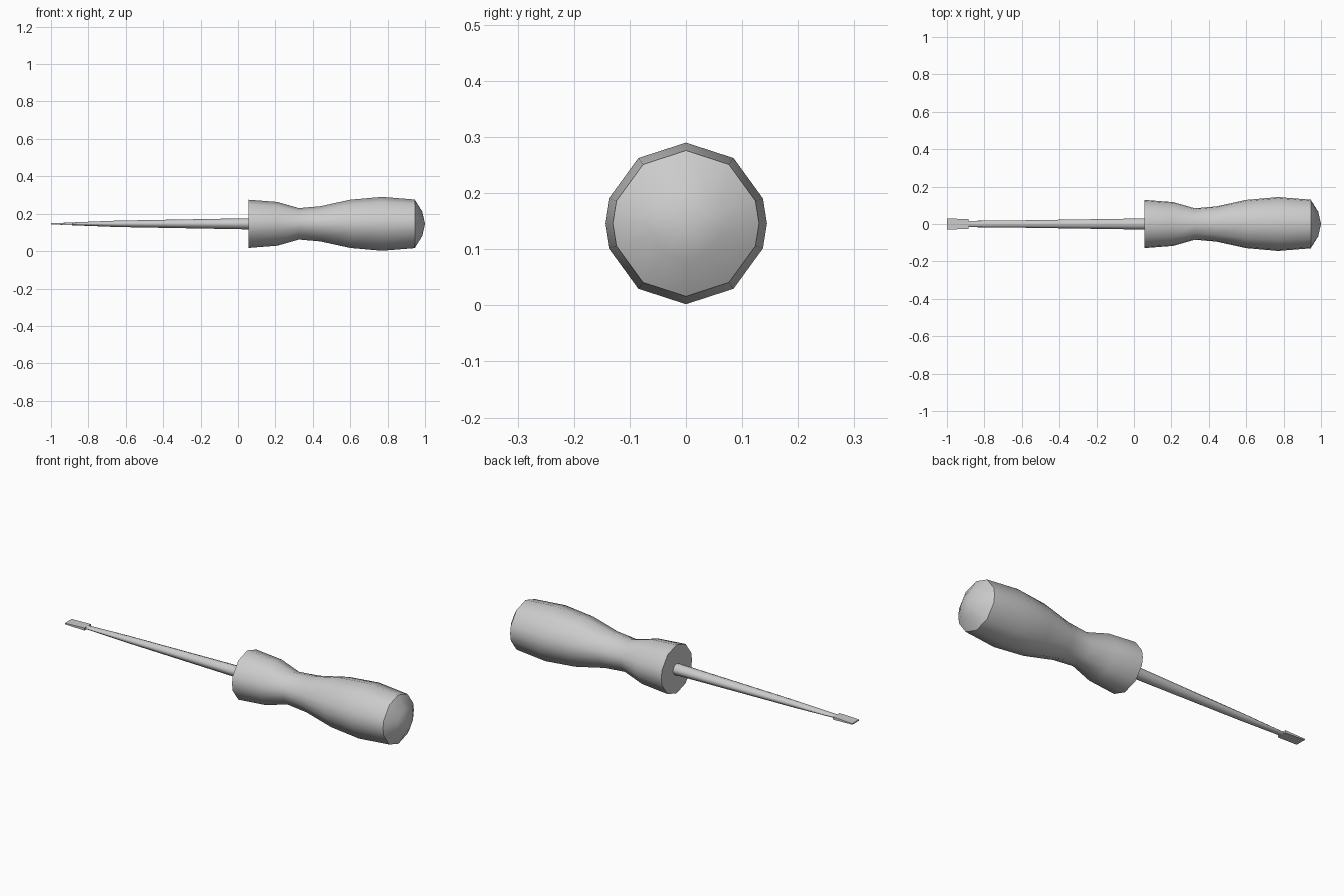
import bpy, bmesh
from math import sin, cos, radians

if "Cube" in bpy.data.objects:
    bpy.data.objects.remove(bpy.data.objects["Cube"])

CZ = 0.146  # height of the tool's axis
ANGLES = [0, 36, 72, 90, 108, 144, 180, 216, 252, 270, 288, 324]
RECT = [(1, 1), (1, -1), (-1, -1), (-1, 1)]


def loft(name, stations, section, tip=None, smooth=True):
    """Skin a cross-section along x; stations are (x, y scale, z scale)."""
    bm = bmesh.new()
    rings = [[bm.verts.new((x, sy * u, CZ + sz * v)) for u, v in section]
             for x, sy, sz in stations]
    n = len(section)
    for a, b in zip(rings, rings[1:]):
        for i in range(n):
            j = (i + 1) % n
            bm.faces.new((a[i], a[j], b[j], b[i]))
    bm.faces.new(rings[0])
    if tip is None:
        bm.faces.new(rings[-1])
    else:
        t = bm.verts.new((tip, 0, CZ))
        for i in range(n):
            bm.faces.new((rings[-1][i], rings[-1][(i + 1) % n], t))
    bmesh.ops.recalc_face_normals(bm, faces=bm.faces)
    me = bpy.data.meshes.new(name)
    bm.to_mesh(me)
    bm.free()
    ob = bpy.data.objects.new(name, me)
    bpy.context.collection.objects.link(ob)
    if smooth:
        bpy.ops.object.select_all(action='DESELECT')
        bpy.context.view_layer.objects.active = ob
        ob.select_set(True)
        bpy.ops.object.shade_smooth_by_angle(angle=radians(40))
    return ob


circle = [(sin(radians(a)), cos(radians(a))) for a in ANGLES]

# Contoured handle with a domed butt
handle = [(0.055, 0.129), (0.21, 0.117), (0.325, 0.084), (0.44, 0.094),
          (0.6, 0.129), (0.77, 0.144), (0.945, 0.13), (0.985, 0.066)]
loft("handle", [(x, r, r) for x, r in handle], circle, tip=1.0)

# Tapered shaft, flattening towards the blade
loft("shaft", [(-0.95, 0.016, 0.005), (-0.88, 0.017, 0.008),
               (-0.65, 0.019, 0.017), (0.07, 0.030, 0.030)], circle)

# Flat blade
loft("blade", [(-1.0, 0.029, 0.003), (-0.885, 0.027, 0.007)], RECT, smooth=False)
